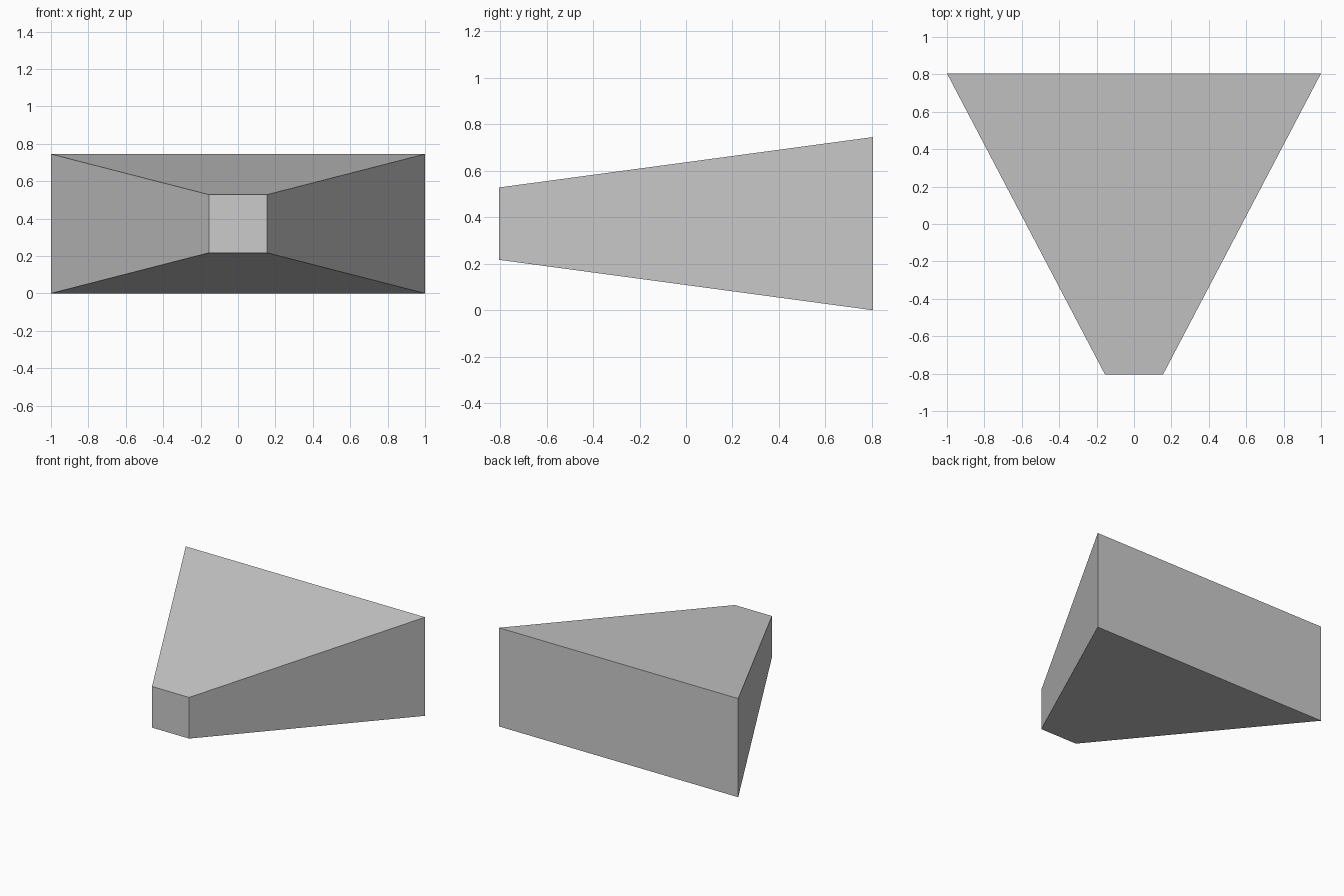
import bpy
import bmesh

cube = bpy.data.objects.get("Cube")
if cube:
    bpy.data.objects.remove(cube, do_unlink=True)

# Plain grey material
grey = bpy.data.materials.new("light_grey")
grey.use_nodes = True
colour = (0.6, 0.6, 0.6, 1)
grey.diffuse_color = colour
grey.node_tree.nodes["Principled BSDF"].inputs["Base Color"].default_value = colour


def rectangle(bm, y, half_width, bottom, top):
    corners = ((-half_width, bottom), (half_width, bottom),
               (half_width, top), (-half_width, top))
    return [bm.verts.new((x, y, z)) for x, z in corners]


# Tapered block: small front end lofted to a wide back end
bm = bmesh.new()
front = rectangle(bm, -0.805, 0.155, 0.217, 0.528)
back = rectangle(bm, 0.805, 1.0, 0.0, 0.745)
bm.faces.new(front)
bm.faces.new(back[::-1])
for i in range(4):
    j = (i + 1) % 4
    bm.faces.new((front[j], front[i], back[i], back[j]))
bmesh.ops.recalc_face_normals(bm, faces=bm.faces)

mesh = bpy.data.meshes.new("tapered_block")
bm.to_mesh(mesh)
bm.free()
mesh.materials.append(grey)
block = bpy.data.objects.new("tapered_block", mesh)
bpy.context.collection.objects.link(block)
